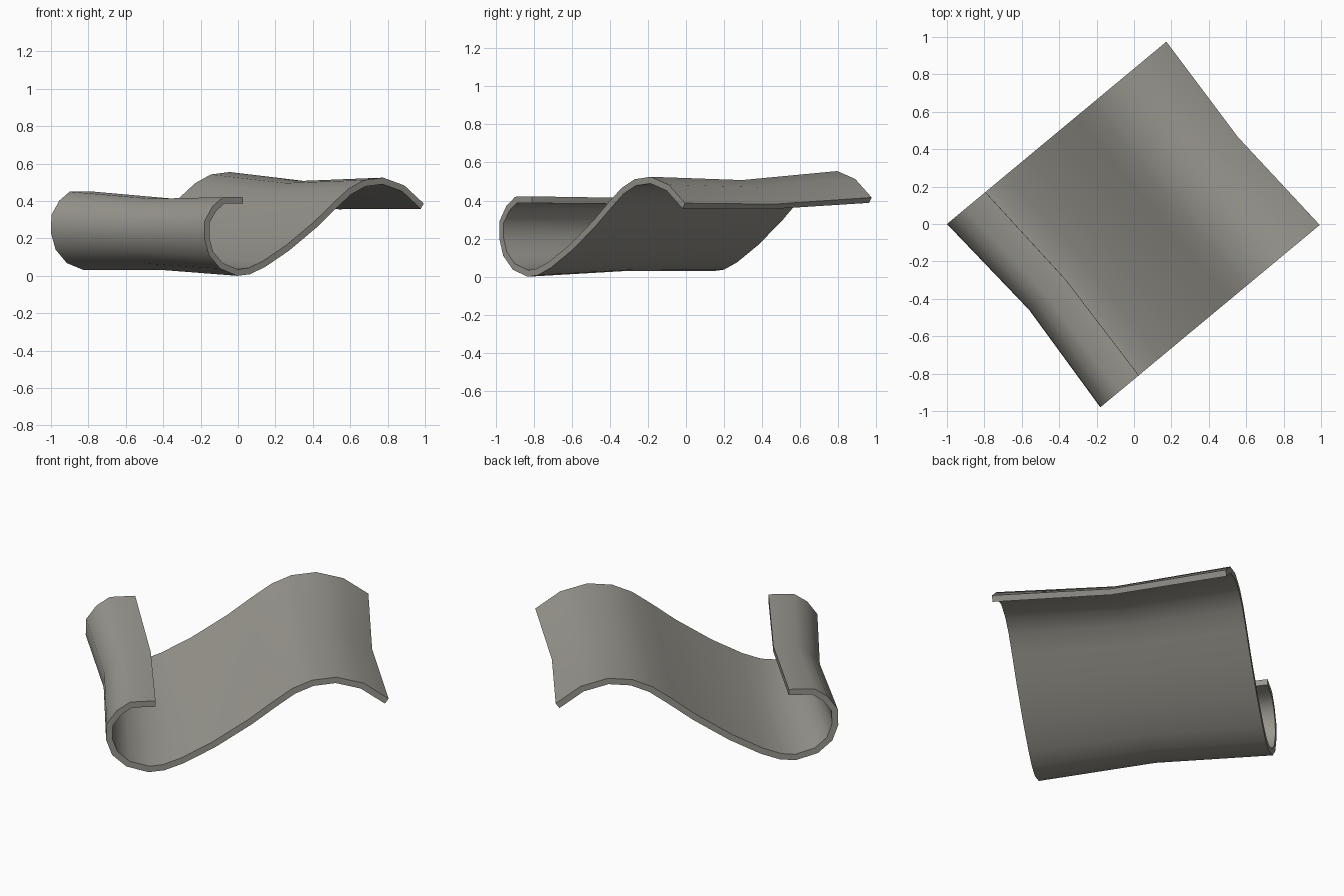
import bpy, bmesh
from mathutils import Vector

if "Cube" in bpy.data.objects:
    bpy.data.objects.remove(bpy.data.objects["Cube"])

# Outer curve of the curled sheet: (distance along the sheet, height)
OUTER = [(.267, .422), (.13, .42), (.058, .372), (.003, .295), (0, .2),
         (.032, .11), (.11, .038), (.23, 0), (.315, .008), (.42, .046),
         (.59, .135), (.786, .262), (.918, .362), (1.02, .435),
         (1.12, .478), (1.24, .49), (1.375, .452), (1.505, .358)]
THICK = 0.035
ALONG = Vector((0.769, 0.639))

# Rows across the width: (start x, start y, lift, length scale, height scale)
ROWS = [(-.18, -.98, 0, 1, 1),
        (-.56, -.46, .03, .95, .91),
        (-1, 0, .03, 1, 1)]

# Closed cross-section: outer curve, then the inner curve back
pts = [Vector(p) for p in OUTER]
inner = []
for i, p in enumerate(pts):
    a = (p - pts[max(i - 1, 0)]).normalized()
    b = (pts[min(i + 1, len(pts) - 1)] - p).normalized()
    d = (a + b).normalized()
    inner.append(p + Vector((-d.y, d.x)) * THICK)
section = pts + inner[::-1]

bm = bmesh.new()
rings = []
for x, y, lift, ls, hs in ROWS:
    rings.append([bm.verts.new((x + ALONG.x * p.x * ls, y + ALONG.y * p.x * ls,
                                lift + p.y * hs)) for p in section])

# Skin between rows
n = len(section)
for r0, r1 in zip(rings, rings[1:]):
    for i in range(n):
        j = (i + 1) % n
        bm.faces.new((r0[i], r0[j], r1[j], r1[i]))
# Side edges as strips of quads
for r in (rings[0], rings[-1]):
    for i in range(len(pts) - 1):
        bm.faces.new((r[i], r[i + 1], r[n - 2 - i], r[n - 1 - i]))
bmesh.ops.recalc_face_normals(bm, faces=bm.faces)

mesh = bpy.data.meshes.new("curled_sheet")
bm.to_mesh(mesh)
bm.free()
sheet = bpy.data.objects.new("curled_sheet", mesh)
bpy.context.collection.objects.link(sheet)

# Warm grey colour
mat = bpy.data.materials.new("warm grey")
mat.diffuse_color = (0.32, 0.31, 0.275, 1)
mat.use_nodes = True
mat.node_tree.nodes["Principled BSDF"].inputs["Base Color"].default_value = mat.diffuse_color
mesh.materials.append(mat)

bpy.context.view_layer.objects.active = sheet
sheet.select_set(True)
bpy.ops.object.shade_smooth_by_angle(angle=0.87)
